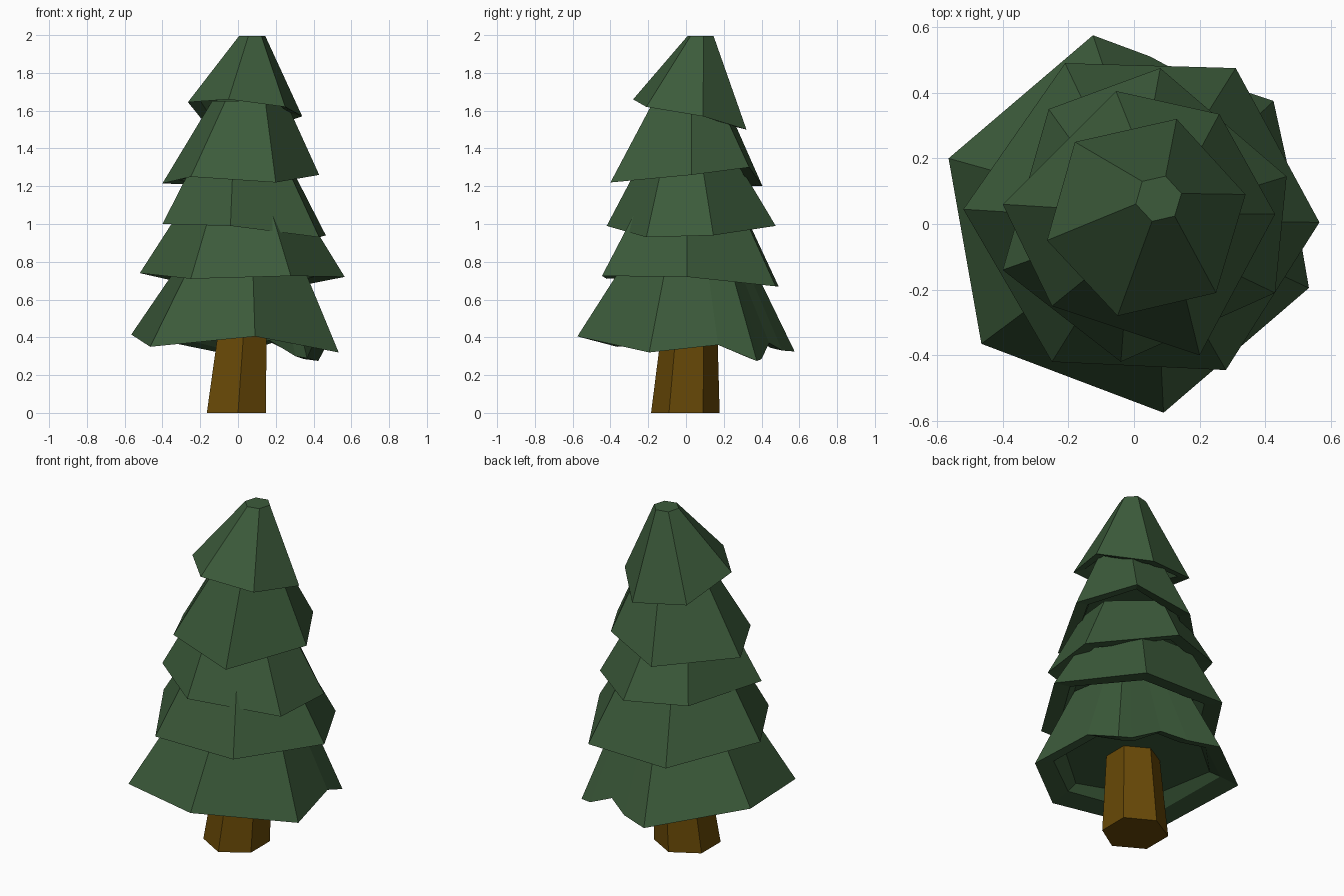
import bpy, bmesh
from mathutils import Vector

if "Cube" in bpy.data.objects:
    bpy.data.objects.remove(bpy.data.objects["Cube"])


def material(name, rgb):
    m = bpy.data.materials.new(name)
    m.diffuse_color = (*rgb, 1)
    m.use_nodes = True
    m.node_tree.nodes["Principled BSDF"].inputs["Base Color"].default_value = m.diffuse_color
    return m


GREEN = material("pine green", (0.045, 0.104, 0.043))
BROWN = material("bark brown", (0.138, 0.066, 0.002))


def shrink(points, centre, scale, z=None, rise=0.0):
    """Copy a ring, scaled about its mean and moved to a new centre; flat at z if given."""
    mean = sum((Vector(p) for p in points), Vector()) / len(points)
    out = []
    for p in points:
        d = (Vector(p) - mean) * scale
        out.append((centre[0] + d.x, centre[1] + d.y, p[2] + rise if z is None else z))
    return out


def loft(name, rings, mat):
    """Join successive rings with flat quads and cap both ends."""
    bm = bmesh.new()
    vs = [[bm.verts.new(p) for p in ring] for ring in rings]
    n = len(rings[0])
    for a, b in zip(vs, vs[1:]):
        for i in range(n):
            j = (i + 1) % n
            bm.faces.new((a[i], a[j], b[j], b[i]))
    bm.faces.new(vs[0])
    bm.faces.new(vs[-1])
    bmesh.ops.recalc_face_normals(bm, faces=bm.faces[:])
    me = bpy.data.meshes.new(name)
    bm.to_mesh(me)
    bm.free()
    me.materials.append(mat)
    ob = bpy.data.objects.new(name, me)
    bpy.context.collection.objects.link(ob)


def tier(name, rim, centre, scale, z, lip=0.8, depth=0.1):
    """Skirt of branches with a hollow underside and a flat ceiling."""
    mean = sum((Vector(p) for p in rim), Vector()) / len(rim)
    mid = mean.lerp(Vector((*centre, 0)), 0.2)
    loft(name, [shrink(rim, centre, scale, z), rim,
                shrink(rim, mean, lip, rise=0.015),
                shrink(rim, mid, lip - 0.1, z=mean.z + depth)], GREEN)


# trunk, leaning slightly as it tapers
foot = [(0, -0.185, 0), (0.148, -0.09, 0), (0.148, 0.09, 0),
        (-0.01, 0.178, 0), (-0.165, 0.09, 0), (-0.165, -0.09, 0)]
loft("trunk", [foot, shrink(foot, (0.027, 0.022), 0.8, 0.47)], BROWN)

# branch tiers, bottom to top (rim corners go anticlockwise)
tier("bottom_branches",
     [(0.09, -0.575, 0.405), (0.533, -0.195, 0.32), (0.47, 0.17, 0.36),
      (0.425, 0.375, 0.275), (0.35, 0.4, 0.285), (0.18, 0.44, 0.37),
      (0.05, 0.51, 0.33), (-0.125, 0.575, 0.325), (-0.565, 0.2, 0.415),
      (-0.465, -0.365, 0.35)], (0.08, 0.1), 0.58, 0.8, 0.82, 0.1)
tier("lower_branches",
     [(0.28, -0.445, 0.725), (0.565, 0.005, 0.72), (0.31, 0.475, 0.67),
      (-0.21, 0.49, 0.67), (-0.52, 0.045, 0.74), (-0.25, -0.42, 0.71)],
     (0.025, 0.02), 0.64, 1.04)
tier("middle_branches",
     [(-0.04, -0.42, 0.99), (0.43, -0.21, 0.93), (0.465, 0.145, 0.94),
      (0.08, 0.475, 0.99), (-0.26, 0.35, 1.0), (-0.4, -0.14, 1.0)],
     (0.025, 0.02), 0.61, 1.3)
tier("upper_branches",
     [(0.2, -0.4, 1.22), (0.43, 0.03, 1.26), (0.26, 0.335, 1.3),
      (-0.055, 0.405, 1.2), (-0.4, 0.06, 1.215), (-0.25, -0.25, 1.25)],
     (0.065, 0.03), 0.47, 1.65)
tier("top_branches",
     [(-0.05, -0.28, 1.66), (0.25, -0.21, 1.62), (0.34, 0.09, 1.57),
      (0.13, 0.32, 1.5), (-0.18, 0.25, 1.54), (-0.265, -0.05, 1.645)],
     (0.075, 0.077), 0.23, 1.995, 0.8, 0.08)
